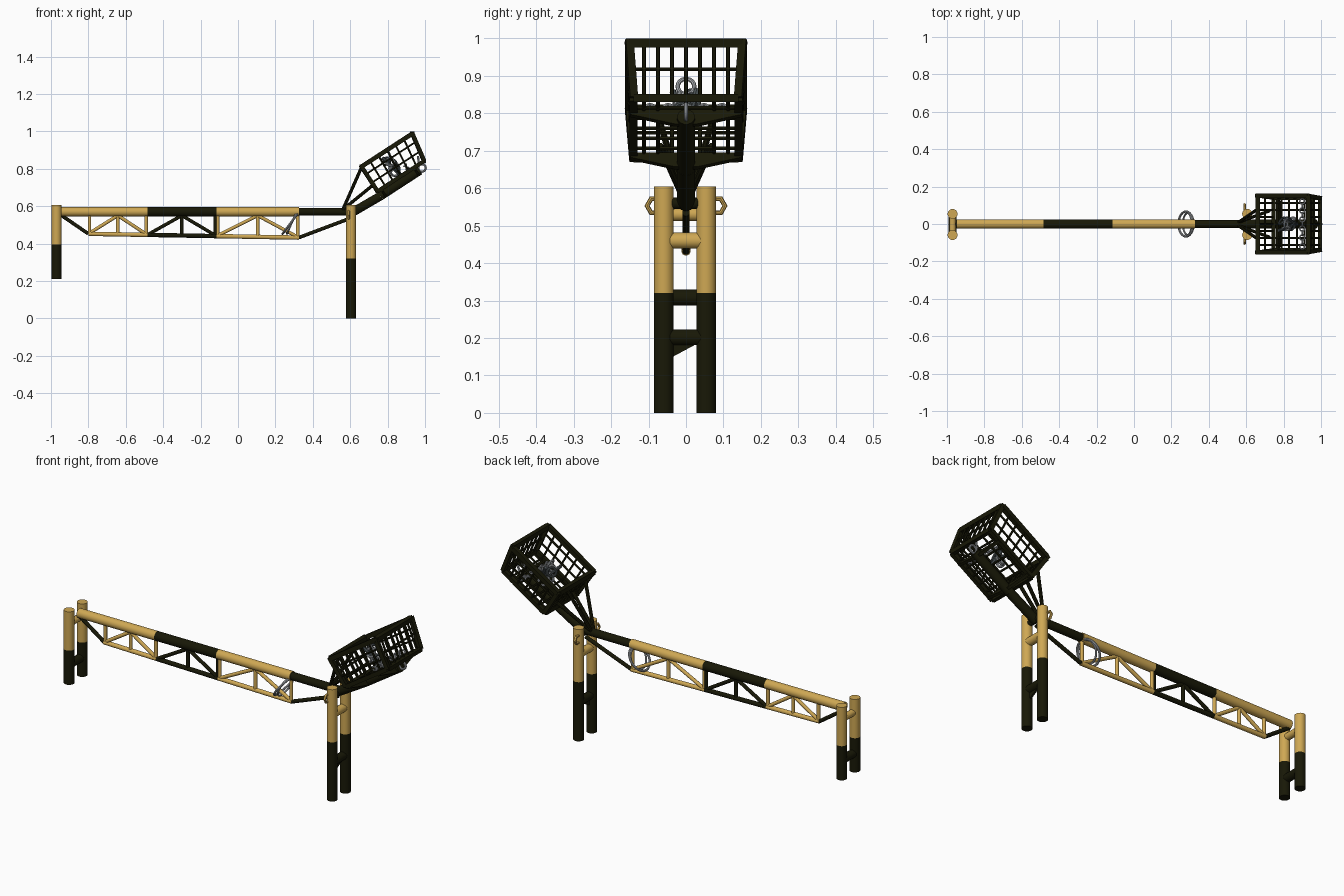
import bpy, bmesh, math
from mathutils import Vector, Matrix

if "Cube" in bpy.data.objects:
    bpy.data.objects.remove(bpy.data.objects["Cube"])


def material(name, rgb):
    m = bpy.data.materials.new(name)
    m.use_nodes = True
    m.diffuse_color = (*rgb, 1)
    m.node_tree.nodes["Principled BSDF"].inputs["Base Color"].default_value = (*rgb, 1)
    return m


YELLOW = material("sand yellow", (0.62, 0.39, 0.088))
DARK = material("dark olive", (0.009, 0.009, 0.002))
STEEL = material("light steel", (0.4, 0.42, 0.44))
DULL = material("dull steel", (0.07, 0.085, 0.09))


def finish(name, bm, mat, smooth=True):
    me = bpy.data.meshes.new(name)
    bmesh.ops.recalc_face_normals(bm, faces=bm.faces)
    bm.to_mesh(me)
    bm.free()
    me.materials.append(mat)
    ob = bpy.data.objects.new(name, me)
    bpy.context.collection.objects.link(ob)
    if smooth:
        bpy.ops.object.select_all(action="DESELECT")
        ob.select_set(True)
        bpy.context.view_layer.objects.active = ob
        bpy.ops.object.shade_smooth_by_angle(angle=math.radians(40))


def rods(name, pairs, r, mat, sides=12):
    """Straight bars between pairs of points; four sides gives square bars."""
    bm = bmesh.new()
    for a, b in pairs:
        a, b = Vector(a), Vector(b)
        d = b - a
        turn = Matrix.Rotation(math.pi / sides, 4, "Z")
        place = Matrix.Translation((a + b) / 2) @ d.to_track_quat("Z", "Y").to_matrix().to_4x4() @ turn
        bmesh.ops.create_cone(bm, cap_ends=True, segments=sides, radius1=r, radius2=r,
                              depth=d.length, matrix=place)
    finish(name, bm, mat, sides > 4)


def loop(name, center, radius, wire, normal, mat, n=24):
    """Closed ring of wire facing along normal."""
    bm = bmesh.new()
    place = Matrix.Translation(center) @ Vector(normal).to_track_quat("Z", "Y").to_matrix().to_4x4()
    k = 8
    rings = []
    for i in range(n):
        t = 2 * math.pi * i / n
        ring = []
        for j in range(k):
            s = 2 * math.pi * j / k
            q = radius + wire * math.cos(s)
            ring.append(bm.verts.new(place @ Vector((q * math.cos(t), q * math.sin(t), wire * math.sin(s)))))
        rings.append(ring)
    for i in range(n):
        a, b = rings[i], rings[(i + 1) % n]
        for j in range(k):
            bm.faces.new((a[j], b[j], b[(j + 1) % k], a[(j + 1) % k]))
    finish(name, bm, mat)


def plate(name, points, thickness, mat):
    """Flat outline pushed out along the thickness vector."""
    bm = bmesh.new()
    face = bm.faces.new([bm.verts.new(p) for p in points])
    ext = bmesh.ops.extrude_face_region(bm, geom=[face])
    moved = [v for v in ext["geom"] if isinstance(v, bmesh.types.BMVert)]
    bmesh.ops.translate(bm, verts=moved, vec=thickness)
    finish(name, bm, mat, False)


# Paired posts at both ends
def posts(name, x, bottom, split):
    ys = (-0.059, 0.054)
    rods(name + "_lower", [((x, y, bottom), (x, y, split)) for y in ys], 0.0265, DARK, 24)
    rods(name + "_upper", [((x, y, split), (x, y, 0.605)) for y in ys], 0.0265, YELLOW, 24)


posts("rest_post", -0.97, 0.21, 0.395)
posts("pivot_post", 0.605, 0, 0.32)
rods("rest_post_rung", [((-0.97, -0.05, 0.308), (-0.97, 0.05, 0.308))], 0.022, DARK)
rods("pivot_post_lower_rung", [((0.605, -0.05, 0.202), (0.605, 0.05, 0.202))], 0.022, DARK)
rods("pivot_post_upper_rung", [((0.605, -0.05, 0.46), (0.605, 0.05, 0.46))], 0.022, YELLOW)
rods("rest_saddle", [((-0.97, -0.05, 0.53), (-0.97, 0.05, 0.53))], 0.018, YELLOW)
rods("pivot_axle", [((0.605, -0.06, 0.56), (0.605, 0.06, 0.56))], 0.016, DARK)
for side in (-1, 1):
    loop("post_lug", (0.592, side * 0.082, 0.553), 0.022, 0.007, (1, 0, 0), YELLOW, 6)
plate("rung_gusset", [(0.6, -0.035, 0.15), (0.6, -0.035, 0.2), (0.6, 0.03, 0.185)], (0.01, 0, 0), DARK)

# Boom tube in painted bands with a truss hung below
TOP = 0.57


def chord(x):
    return 0.452 - (x + 0.8) * 0.018


bands = [("near", -0.95, -0.8, -0.485, YELLOW), ("middle", -0.485, -0.485, -0.115, DARK),
         ("far", -0.115, -0.115, 0.325, YELLOW)]
for label, tube_start, a, b, mat in bands:
    mid = (a + b) / 2
    rods("boom_tube_" + label, [((tube_start, 0, TOP), (b, 0, TOP))], 0.025, mat, 24)
    rods("boom_chord_" + label, [((a, 0, chord(a)), (b, 0, chord(b)))], 0.012, mat)
    braces = [((mid, 0, TOP - 0.02), (x, 0, chord(x))) for x in (a, mid, b)]
    braces.append(((b - 0.006, 0, TOP), (b - 0.006, 0, chord(b))))
    if label != "middle":
        braces.append(((a + 0.006, 0, TOP), (a + 0.006, 0, chord(a))))
    rods("boom_braces_" + label, braces, 0.0095, mat)
rods("boom_tail", [((0.325, 0, TOP), (0.62, 0, TOP))], 0.021, DARK, 24)
rods("boom_end_struts", [((-0.95, 0, 0.555), (-0.8, 0, chord(-0.8))),
                         ((0.325, 0, chord(0.325)), (0.6, 0, 0.535))], 0.01, DARK)

# Steel loops hanging around the boom
loop("boom_loop", (0.278, 0, 0.505), 0.067, 0.006, (0.8, 0, -0.6), STEEL)
loop("boom_inner_loop", (0.285, 0, 0.505), 0.058, 0.005, (0.92, 0, -0.4), STEEL)

# Tilted counterweight cage: u along the slope, v down through the cage
SLOPE, SINK = Vector((0.839, 0, 0.545)), Vector((0.545, 0, -0.839))
L, H = 0.325, 0.165


def P(u, y, v):
    return Vector((0.656, y, 0.818)) + SLOPE * u + SINK * v


def half(v):
    return 0.152 - 0.012 * v / H


def far(v):
    return L - 0.028 * v / H


def ring_frame(v):
    w, e = half(v), far(v)
    pts = [P(0, -w, v), P(e, -w, v), P(e, w, v), P(0, w, v)]
    return [(pts[i], pts[(i + 1) % 4]) for i in range(4)]


rods("cage_top_rim", ring_frame(0.008), 0.017, DARK, 4)
rods("cage_bottom_frame", ring_frame(H), 0.015, DARK, 4)
rods("cage_corners", [(P(e[0], s * half(0), 0), P(e[1], s * half(H), H))
                      for e in ((0, 0), (far(0), far(H))) for s in (-1, 1)], 0.015, DARK, 4)

bars = []
for i in range(1, 6):
    t = i / 6
    for s in (-1, 1):
        bars.append((P(far(0) * t, s * half(0), 0), P(far(H) * t, s * half(H), H)))
    bars.append((P(far(H) * t, -half(H), H), P(far(H) * t, half(H), H)))
for i in range(1, 8):
    y = 0.15 * (i / 4 - 1)
    bars.append((P(0, y, 0), P(0, y, H)))
    bars.append((P(far(0), y, 0), P(far(H), y, H)))
    if i % 2 == 0 or i in (1, 7):
        bars.append((P(0, y, H), P(far(H), y, H)))
for v in (H / 3, H * 2 / 3):
    for s in (-1, 1):
        bars.append((P(0, s * half(v), v), P(far(v), s * half(v), v)))
for u in (0, far(H / 2)):
    bars.append((P(u, -half(H / 2), H / 2), P(u, half(H / 2), H / 2)))
rods("cage_bars", bars, 0.0055, DARK, 6)

# Cross bearers that deepen toward the middle
for u in (0.015, 0.225):
    shape = [(-0.148, H), (0.148, H), (0.148, H + 0.015), (0.03, H + 0.045), (-0.03, H + 0.045), (-0.148, H + 0.015)]
    plate("cage_bearer", [P(u, y, v) for y, v in shape], SLOPE * 0.014, DARK)

# Lever beam below the cage and struts up to it
rods("lever_beam", [((0.6, 0, 0.56), P(0, 0, H + 0.03)), (P(0, 0, H + 0.03), P(0.25, 0, H + 0.03))],
     0.024, DARK, 16)
rods("cage_struts", [((0.56, s * 0.01, 0.58), P(0, s * 0.08, 0.01)) for s in (-1, 1)]
     + [((0.565, s * 0.012, 0.585), P(0, s * 0.07, H * 0.75)) for s in (-1, 1)], 0.009, DARK, 8)

# Steel hook at the far end and chain links inside the cage
loop("end_hook", P(0.267, 0, H + 0.025), 0.02, 0.006, (0, 1, 0), STEEL)
rods("hook_shank", [(P(0.255, 0, H + 0.01), P(0.285, 0, H - 0.04))], 0.006, STEEL, 8)
for i in range(11):
    t = i / 5 - 1
    loop("chain_link", P(0.2, 0.12 * t, H - 0.025), 0.014, 0.004, (1, 0, 0) if i % 2 else (0.3, 0, 1), STEEL)
for i in range(7):
    turn = i * 2.4
    loop("chain_bundle", P(0.14 + 0.02 * math.cos(turn), 0.025 * math.sin(turn), 0.04 + 0.015 * i), 0.022, 0.006,
         (math.cos(turn), math.sin(turn), 0.4), DULL if i % 2 else STEEL)
rods("chain_anchor", [(P(0.12, -0.035, 0.03), P(0.15, 0, H)), (P(0.16, 0.03, 0.05), P(0.15, 0, H))], 0.009, DULL, 8)
